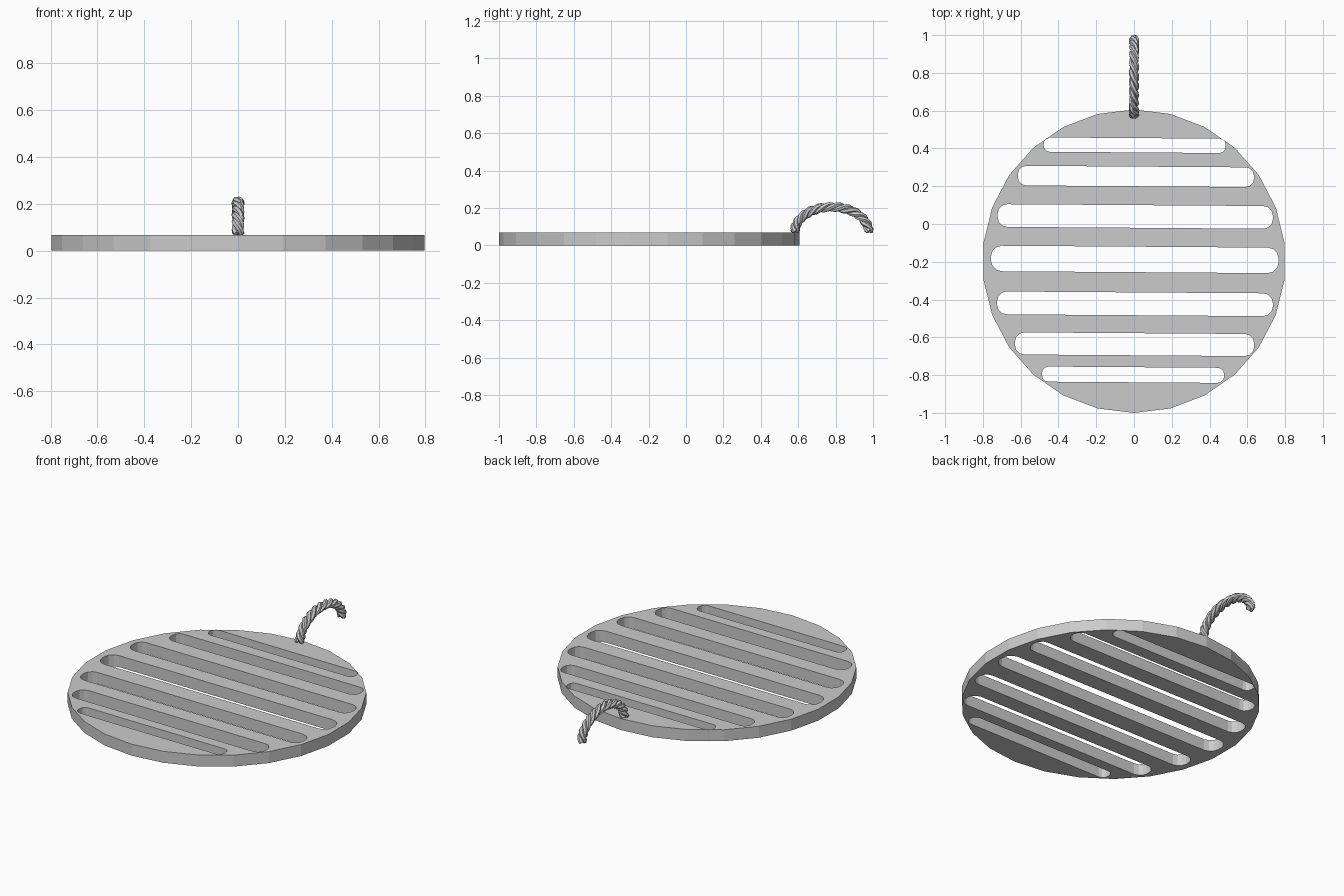
import bpy, bmesh
from math import sin, cos, pi, tau
from mathutils import Vector

if "Cube" in bpy.data.objects:
    bpy.data.objects.remove(bpy.data.objects["Cube"])

H = 0.068


def curve_to_mesh(cu, name):
    tmp = bpy.data.objects.new(name + "_path", cu)
    bpy.context.collection.objects.link(tmp)
    bpy.context.view_layer.update()
    dg = bpy.context.evaluated_depsgraph_get()
    me = bpy.data.meshes.new_from_object(tmp.evaluated_get(dg))
    bpy.data.objects.remove(tmp)
    bm = bmesh.new()
    bm.from_mesh(me)
    bmesh.ops.remove_doubles(bm, verts=bm.verts, dist=1e-5)
    for f in bm.faces:
        f.smooth = False
    bm.to_mesh(me)
    bm.free()
    ob = bpy.data.objects.new(name, me)
    bpy.context.collection.objects.link(ob)
    return ob


def add_poly(cu, pts, cyclic):
    sp = cu.splines.new('POLY')
    sp.points.add(len(pts) - 1)
    for p, c in zip(sp.points, pts):
        p.co = (c[0], c[1], c[2] if len(c) > 2 else 0, 1)
    sp.use_cyclic_u = cyclic
    sp.use_smooth = False


def slot(y0, y1, x0, x1):
    # rounded bar, leaning down very slightly to the right
    r = (y1 - y0) * 0.42
    pts = []
    for k, (cx, cy) in enumerate([(x1 - r, y1 - r), (x0 + r, y1 - r),
                                  (x0 + r, y0 + r), (x1 - r, y0 + r)]):
        for j in range(4):
            a = k * pi / 2 + j * pi / 6
            x = cx + r * cos(a)
            pts.append((x, cy + r * sin(a) - 0.007 * x))
    return pts


# Round grate with seven slots
cu = bpy.data.curves.new("grate_outline", 'CURVE')
cu.dimensions = '2D'
cu.fill_mode = 'BOTH'
cu.extrude = H / 2
N = 26
add_poly(cu, [(0.803 * cos(tau * (i + .5) / N), -0.197 + 0.803 * sin(tau * (i + .5) / N))
              for i in range(N)], True)
for s in [(.379, .455, -.478, .485), (.2, .304, -.615, .635), (-.02, .1, -.722, .735),
          (-.255, -.12, -.757, .765), (-.483, -.362, -.725, .735),
          (-.695, -.578, -.63, .636), (-.838, -.758, -.487, .477)]:
    add_poly(cu, slot(*s), True)
grate = curve_to_mesh(cu, "slotted_grate")
for v in grate.data.vertices:
    v.co.z += H / 2

# Arched handle twisted from three strands
cu = bpy.data.curves.new("handle_strands", 'CURVE')
cu.dimensions = '3D'
cu.bevel_depth = 0.0135
cu.bevel_resolution = 1
cu.use_fill_caps = True
STEPS, TURNS = 48, 4
for k in range(3):
    pts = []
    for i in range(STEPS + 1):
        t = i / STEPS
        a = pi * (1 - t)
        mid = Vector((0, 0.779 + 0.197 * cos(a), 0.073 + 0.132 * sin(a)))
        out = Vector((0, 0.132 * cos(a), 0.197 * sin(a))).normalized()
        w = tau * (TURNS * t + k / 3)
        pts.append(mid + 0.014 * (cos(w) * Vector((1, 0, 0)) + sin(w) * out))
    add_poly(cu, pts, False)
curve_to_mesh(cu, "braided_handle")
